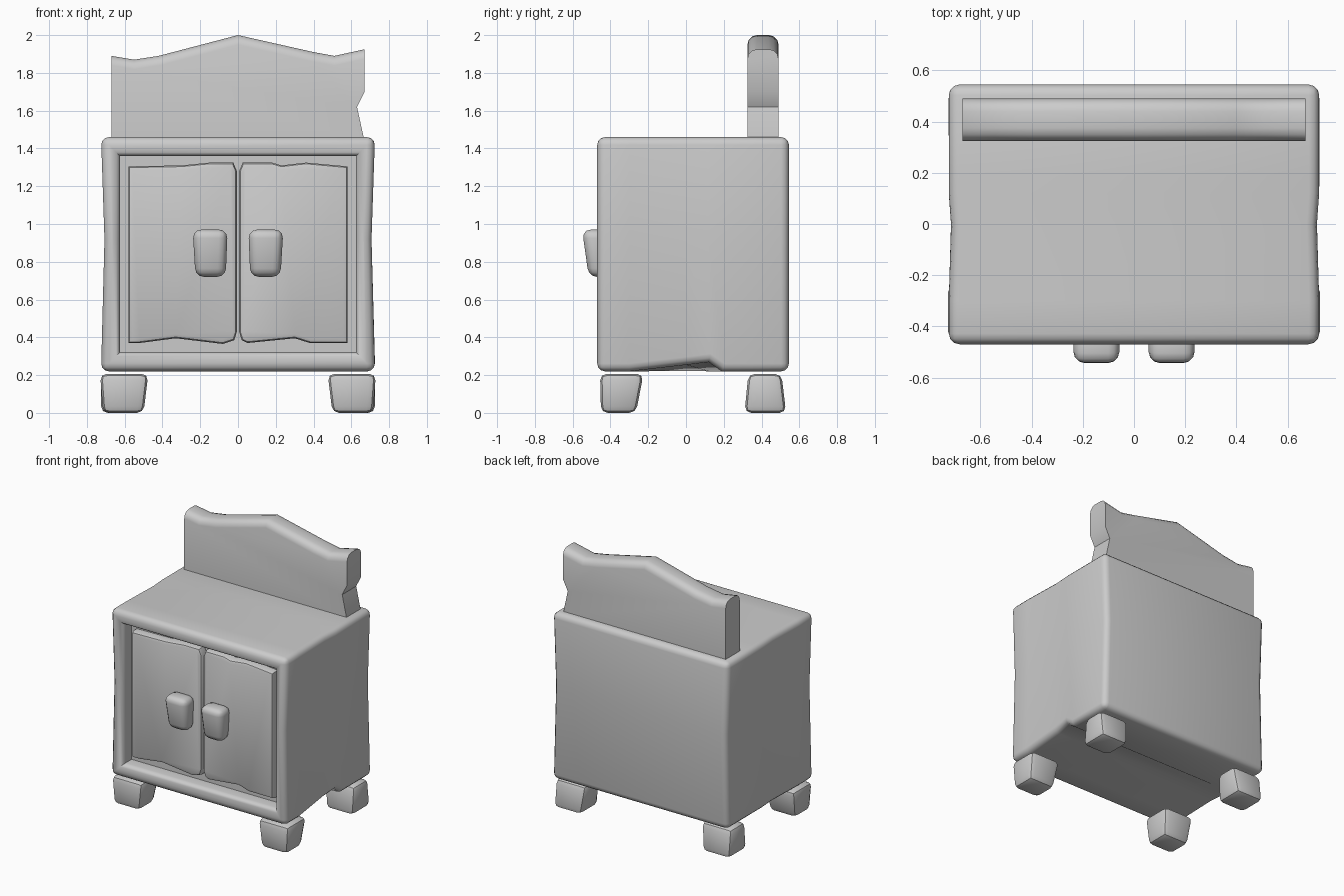
import bpy, bmesh
from mathutils import Vector

if "Cube" in bpy.data.objects:
    bpy.data.objects.remove(bpy.data.objects["Cube"])


def finish(name, bm):
    bmesh.ops.recalc_face_normals(bm, faces=bm.faces)
    me = bpy.data.meshes.new(name)
    bm.to_mesh(me)
    bm.free()
    ob = bpy.data.objects.new(name, me)
    bpy.context.collection.objects.link(ob)
    return ob


def bevel(bm, edges, offset, segments):
    bmesh.ops.bevel(bm, geom=edges, offset=offset, segments=segments, profile=0.5,
                    affect='EDGES', clamp_overlap=True)


def prism(profile, y0, y1):
    """Extrude an (x, z) outline from y0 to y1."""
    bm = bmesh.new()
    face = bm.faces.new([bm.verts.new((x, y0, z)) for x, z in profile])
    new = bmesh.ops.extrude_face_region(bm, geom=[face], use_keep_orig=True)['geom']
    for v in new:
        if isinstance(v, bmesh.types.BMVert):
            v.co.y = y1
    bmesh.ops.recalc_face_normals(bm, faces=bm.faces)
    return bm


def chunk(name, low, high, offset, segments):
    """Tapered rounded block between two (x0, x1, y0, y1, z) rectangles."""
    bm = bmesh.new()
    bmesh.ops.create_cube(bm, size=1)
    for v in bm.verts:
        x0, x1, y0, y1, z = high if v.co.z > 0 else low
        v.co = (x1 if v.co.x > 0 else x0, y1 if v.co.y > 0 else y0, z)
    bevel(bm, bm.edges[:], offset, segments)
    return finish(name, bm)


# Cabinet body with a framed recess in the front
bm = bmesh.new()
bmesh.ops.create_cube(bm, size=1)
for v in bm.verts:
    v.co = (v.co.x * 1.45, v.co.y * 1.015 + 0.0375, v.co.z * 1.24 + 0.84)
front = min(bm.faces, key=lambda f: f.calc_center_median().y)
bmesh.ops.inset_region(bm, faces=[front], thickness=0.143)
pocket = bmesh.ops.extrude_face_region(bm, geom=[front])['geom']
for v in pocket:
    if isinstance(v, bmesh.types.BMVert):
        v.co.y = -0.36
if front.is_valid:
    bmesh.ops.delete(bm, geom=[front], context='FACES_ONLY')
for co, no in [((0, 0, 0.92), (0, 0, 1))] + [((0, y, 0), (0, 1, 0)) for y in (-0.3, 0.0, 0.12, 0.19)]:
    bmesh.ops.bisect_plane(bm, geom=bm.verts[:] + bm.edges[:] + bm.faces[:],
                           plane_co=co, plane_no=no)
for v in bm.verts:
    # pinched waist and chipped lower right edge
    if abs(v.co.x) > 0.7:
        if abs(v.co.z - 0.92) < 0.01:
            v.co.x *= 0.975
        if abs(v.co.y) < 0.01:
            v.co.x *= 0.988
        if v.co.x > 0 and v.co.z < 0.3:
            if abs(v.co.y - 0.12) < 0.01:
                v.co.z += 0.05
            elif abs(v.co.y) < 0.01:
                v.co.z += 0.035
bmesh.ops.recalc_face_normals(bm, faces=bm.faces)
sharp = [e for e in bm.edges if e.is_convex and e.calc_face_angle(0) > 0.7]
bevel(bm, sharp, 0.05, 3)
finish("cabinet_body", bm)

# Doors with uneven lower edges
doors = {
    "left_door": [(-0.58, 0.37), (-0.52, 0.37), (-0.33, 0.395), (-0.08, 0.365), (-0.02, 0.385),
                  (-0.006, 0.43), (-0.006, 1.28), (-0.025, 1.325), (-0.15, 1.325),
                  (-0.3, 1.31), (-0.58, 1.305)],
    "right_door": [(0.58, 0.37), (0.38, 0.37), (0.3, 0.395), (0.05, 0.37), (0.02, 0.385),
                   (0.006, 0.43), (0.006, 1.28), (0.025, 1.325), (0.18, 1.325),
                   (0.23, 1.31), (0.36, 1.325), (0.58, 1.305)],
}
for name, outline in doors.items():
    bm = prism(outline, -0.425, -0.355)
    bevel(bm, [e for e in bm.edges if all(v.co.y < -0.42 for v in e.verts)], 0.022, 2)
    finish(name, bm)

# Backboard with a peaked, rounded top and a notch on the right end
bm = prism([(-0.67, 1.44), (-0.67, 1.89), (-0.55, 1.87), (-0.42, 1.89), (0, 2.0),
            (0.4, 1.91), (0.51, 1.89), (0.67, 1.925), (0.67, 1.70), (0.63, 1.62),
            (0.665, 1.46), (0.665, 1.44)], 0.325, 0.49)
bevel(bm, [e for e in bm.edges if all(v.co.z > 1.8 for v in e.verts)
           and abs(e.verts[0].co.y - e.verts[1].co.y) < 0.01], 0.05, 3)
finish("backboard", bm)

# Knobs and feet, repeated on both sides
for side, s in (("left", -1), ("right", 1)):
    def span(a, b):
        return (a, b) if s > 0 else (-b, -a)
    chunk(side + "_knob", (*span(0.065, 0.225), -0.515, -0.41, 0.72),
          (*span(0.055, 0.24), -0.55, -0.41, 0.97), 0.045, 3)
    chunk(side + "_front_foot", (*span(0.50, 0.715), -0.45, -0.265, 0.0),
          (*span(0.475, 0.73), -0.455, -0.225, 0.207), 0.035, 2)
    chunk(side + "_back_foot", (*span(0.50, 0.725), 0.31, 0.53, 0.0),
          (*span(0.475, 0.725), 0.33, 0.505, 0.207), 0.035, 2)

# Smooth shading with sharp edges kept
for ob in bpy.context.scene.objects:
    ob.select_set(True)
    bpy.context.view_layer.objects.active = ob
bpy.ops.object.shade_smooth_by_angle(angle=0.65)
